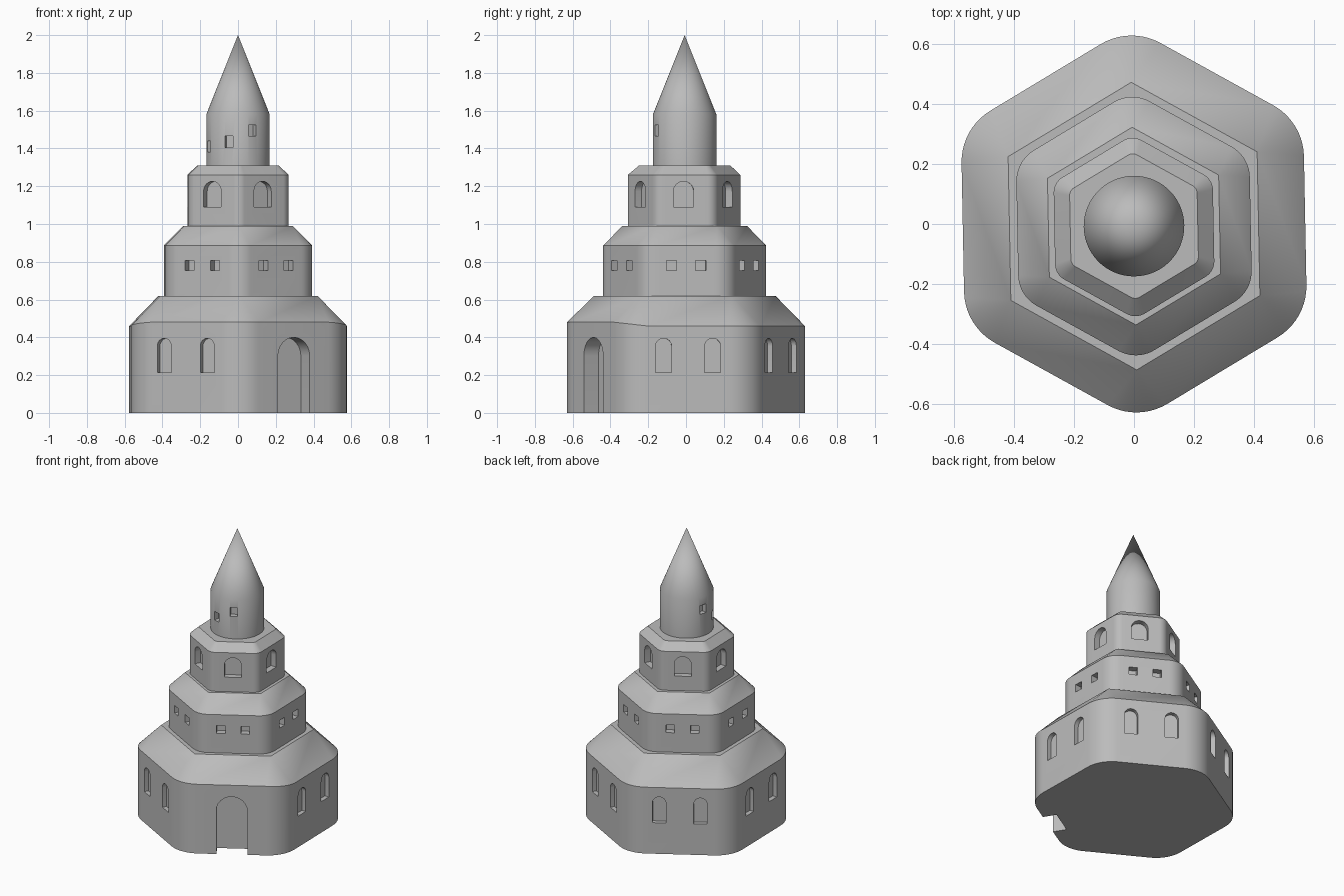
import bpy, bmesh
from math import sin, cos, pi, radians, sqrt
from mathutils import Vector

cube = bpy.data.objects.get("Cube")
if cube:
    bpy.data.objects.remove(cube, do_unlink=True)

TURN = radians(1.1)
CY = -0.007
STEPS = 10

stone = bpy.data.materials.new("grey stone")
stone.use_nodes = True
GREY = (0.5, 0.5, 0.5, 1)
stone.diffuse_color = GREY
stone.node_tree.nodes["Principled BSDF"].inputs["Base Color"].default_value = GREY


def ring(apothem, radius, z, cy=CY, front_z=None):
    """Rounded hexagon; radius equal to the apothem gives a circle, zero gives sharp corners."""
    pts = []
    core = (apothem - radius) * 2 / sqrt(3)
    for k in range(6):
        corner = radians(30 + 60 * k)
        for i in range(STEPS + 1):
            a = corner + radians(60) * (i / STEPS - 0.5)
            # eave rises on the faces that look forward
            lift = max(0, min(1, -sin(a) / sin(pi / 3))) if front_z else 0
            h = z + lift * ((front_z or z) - z)
            pts.append((core * cos(corner + TURN) + radius * cos(a + TURN),
                        core * sin(corner + TURN) + radius * sin(a + TURN) + cy, h))
    return pts


def finish(bm, name):
    bmesh.ops.recalc_face_normals(bm, faces=bm.faces)
    mesh = bpy.data.meshes.new(name)
    bm.to_mesh(mesh)
    bm.free()
    obj = bpy.data.objects.new(name, mesh)
    bpy.context.collection.objects.link(obj)
    mesh.materials.append(stone)
    return obj


def stack(name, rings):
    """Closed solid skinned through a stack of rings."""
    bm = bmesh.new()
    loops = [[bm.verts.new(p) for p in r] for r in rings]
    for low, high in zip(loops, loops[1:]):
        n = len(low)
        for i in range(n):
            j = (i + 1) % n
            bm.faces.new((low[i], low[j], high[j], high[i]))
    bmesh.ops.remove_doubles(bm, verts=bm.verts, dist=0.0001)
    bmesh.ops.holes_fill(bm, edges=[e for e in bm.edges if e.is_boundary], sides=0)
    return finish(bm, name)


def outline(width, bottom, top, arched):
    h = width / 2
    if not arched:
        return [(-h, bottom), (h, bottom), (h, top), (-h, top)]
    arc = [(h * cos(pi * i / 12), top - h + h * sin(pi * i / 12)) for i in range(13)]
    return [(-h, bottom), (h, bottom)] + arc


def add_cut(bm, angle, dist, shift, depth, shape, cy=CY):
    """Prism pushed into a wall that faces the given angle."""
    a = radians(angle) + TURN
    normal, side = Vector((cos(a), sin(a), 0)), Vector((-sin(a), cos(a), 0))
    layers = []
    for d in (dist - depth, dist + 0.05):
        base = normal * d + Vector((0, cy, 0))
        layers.append([bm.verts.new(base + side * (u + shift) + Vector((0, 0, z)))
                       for u, z in shape])
    inner, outer = layers
    bm.faces.new(inner)
    bm.faces.new(outer[::-1])
    n = len(shape)
    for i in range(n):
        j = (i + 1) % n
        bm.faces.new((inner[i], inner[j], outer[j], outer[i]))


def carve(obj, bm):
    cutter = finish(bm, obj.name + "_cutter")
    cutter.hide_render = True
    mod = obj.modifiers.new("openings", "BOOLEAN")
    mod.operation, mod.solver, mod.object = "DIFFERENCE", "EXACT", cutter
    bpy.ops.object.select_all(action="DESELECT")
    bpy.context.view_layer.objects.active = obj
    obj.select_set(True)
    bpy.ops.object.modifier_apply(modifier=mod.name)
    bpy.data.objects.remove(cutter, do_unlink=True)
    bpy.ops.object.shade_smooth_by_angle(angle=radians(25))


# Ground storey: arched door in one front wall, paired windows in the others
ground = stack("ground_storey", [
    ring(0.572, 0.2, 0, 0), ring(0.572, 0.2, 0.46, 0, front_z=0.48), ring(0.416, 0, 0.62)])
cuts = bmesh.new()
add_cut(cuts, -60, 0.572, 0, 0.09, outline(0.196, -0.05, 0.4, True), 0)
for angle in (0, 60, 120, 180, 240):
    for shift in (-0.13, 0.13):
        add_cut(cuts, angle, 0.572, shift, 0.03, outline(0.085, 0.215, 0.395, True), 0)
carve(ground, cuts)

# Second storey: paired square windows
second = stack("second_storey", [
    ring(0.39, 0.12, 0.6), ring(0.39, 0.12, 0.885), ring(0.286, 0, 0.99)])
cuts = bmesh.new()
for angle in range(0, 360, 60):
    for shift in (-0.077, 0.077):
        add_cut(cuts, angle, 0.39, shift, 0.045, outline(0.055, 0.755, 0.808, False))
carve(second, cuts)

# Third storey: one arched window per wall
third = stack("third_storey", [
    ring(0.266, 0.06, 0.97, -0.01), ring(0.266, 0.06, 1.26, -0.01), ring(0.213, 0.03, 1.31)])
cuts = bmesh.new()
for angle in range(0, 360, 60):
    add_cut(cuts, angle, 0.266, -0.008, 0.04, outline(0.107, 1.09, 1.226, True), -0.01)
carve(third, cuts)

# Round turret with pointed spire and small climbing windows
turret = stack("turret", [
    ring(0.168, 0.168, 1.29), ring(0.168, 0.168, 1.58), ring(0, 0, 2.0)])
cuts = bmesh.new()
for angle, z in ((-64, 1.495), (-108, 1.435), (-158, 1.41), (162, 1.495)):
    add_cut(cuts, angle, 0.168, 0, 0.035, outline(0.045, z - 0.03, z + 0.03, False))
carve(turret, cuts)
